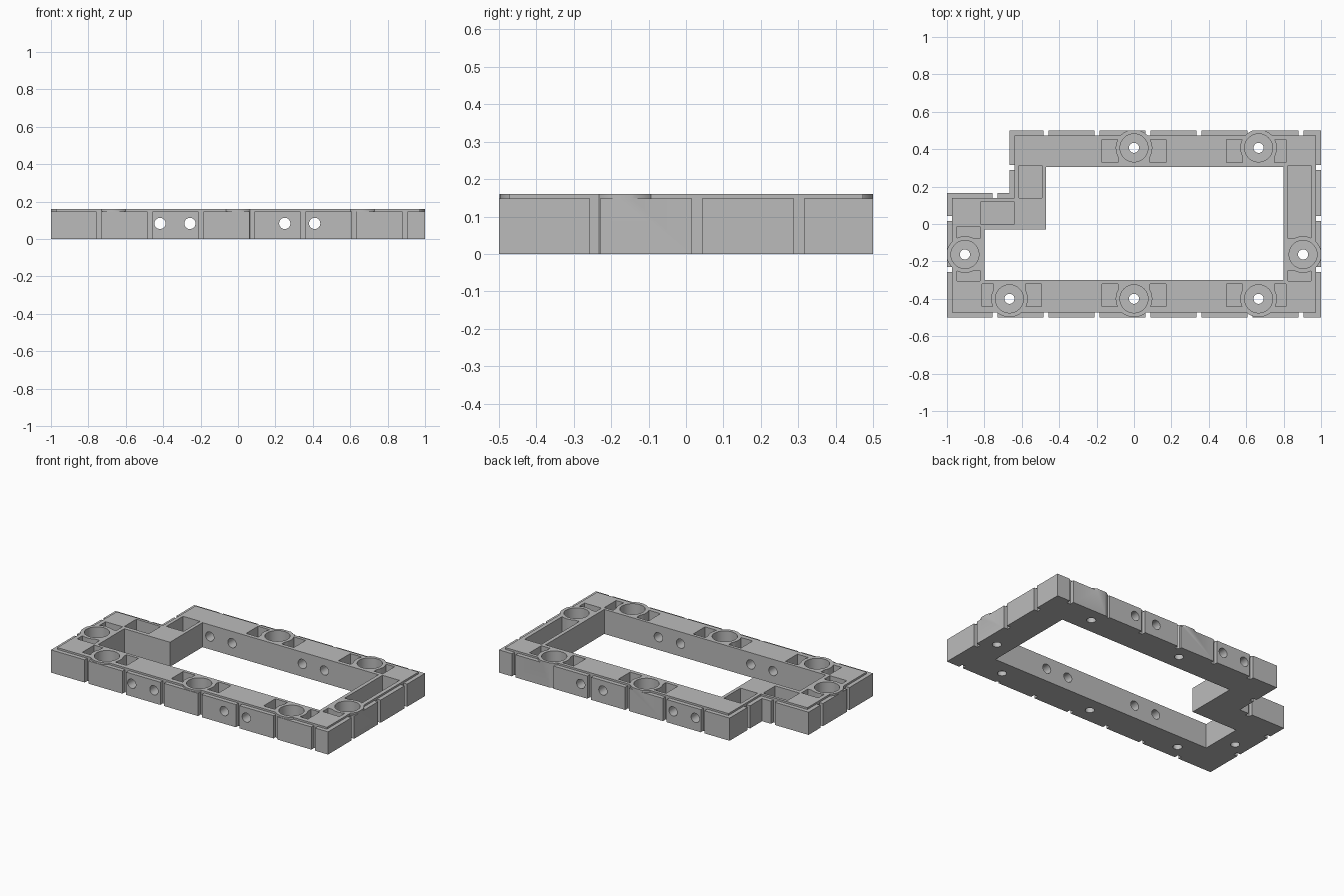
import bpy, bmesh
from mathutils import Matrix

cube = bpy.data.objects.get("Cube")
if cube:
    bpy.data.objects.remove(cube, do_unlink=True)

HEIGHT, RIM_Z, INSET = 0.16, 0.148, 0.027
FLOOR = 0.03
PITCH = 0.2727

grey = bpy.data.materials.new("plain_grey")
grey.use_nodes = True
colour = (0.5, 0.5, 0.5, 1)
grey.diffuse_color = colour
grey.node_tree.nodes["Principled BSDF"].inputs["Base Color"].default_value = colour


def finish(name, bm):
    bmesh.ops.recalc_face_normals(bm, faces=bm.faces)
    mesh = bpy.data.meshes.new(name)
    bm.to_mesh(mesh)
    bm.free()
    mesh.materials.append(grey)
    obj = bpy.data.objects.new(name, mesh)
    bpy.context.collection.objects.link(obj)
    return obj


def prism(name, points, z0, z1):
    bm = bmesh.new()
    face = bm.faces.new([bm.verts.new((x, y, z0)) for x, y in points])
    top = bmesh.ops.extrude_face_region(bm, geom=[face])["geom"]
    bmesh.ops.translate(bm, vec=(0, 0, z1 - z0),
                        verts=[v for v in top if isinstance(v, bmesh.types.BMVert)])
    return finish(name, bm)


def boxes(name, rects, z0, z1):
    bm = bmesh.new()
    for x0, x1, y0, y1 in rects:
        mat = Matrix.Translation(((x0 + x1) / 2, (y0 + y1) / 2, (z0 + z1) / 2))
        mat = mat @ Matrix.Diagonal((x1 - x0, y1 - y0, z1 - z0, 1))
        bmesh.ops.create_cube(bm, size=1, matrix=mat)
    return finish(name, bm)


def cylinders(name, centres, radius, z0, z1, sides=48):
    bm = bmesh.new()
    for x, y in centres:
        bmesh.ops.create_cone(bm, cap_ends=True, segments=sides, radius1=radius,
                              radius2=radius, depth=z1 - z0,
                              matrix=Matrix.Translation((x, y, (z0 + z1) / 2)))
    return finish(name, bm)


def cut(target, cutter, remove=True):
    mod = target.modifiers.new("cut", "BOOLEAN")
    mod.operation, mod.solver, mod.object = "DIFFERENCE", "EXACT", cutter
    graph = bpy.context.evaluated_depsgraph_get()
    mesh = bpy.data.meshes.new_from_object(target.evaluated_get(graph))
    target.modifiers.clear()
    target.data = mesh
    if remove:
        bpy.data.objects.remove(cutter, do_unlink=True)


def outline(d):
    """Stepped outer outline moved inward by d."""
    return [(-1 + d, -0.5 + d), (1 - d, -0.5 + d), (1 - d, 0.5 - d),
            (-0.665 + d, 0.5 - d), (-0.665 + d, 0.165 - d), (-1 + d, 0.165 - d)]


# Frame with its stepped opening
frame = prism("frame", outline(0), 0, HEIGHT)
opening = [(-0.8, -0.3), (0.8, -0.3), (0.8, 0.305), (-0.47, 0.305),
           (-0.47, -0.03), (-0.8, -0.03)]
cut(frame, prism("opening", opening, -0.1, 0.3))

# Round bosses
along_x = [(-0.666, -0.4), (0, -0.4), (0.666, -0.4), (0, 0.407), (0.666, 0.407)]
along_y = [(-0.904, -0.163), (0.904, -0.163)]
bosses = cylinders("bosses", along_x + along_y, 0.098, -0.2, 0.4)

# Lowered rim around the outside
rim = prism("rim", outline(-0.1), RIM_Z, 0.3)
cut(rim, prism("rim_core", outline(INSET), 0, 0.4))

# Vertical grooves in the outer walls
w, grooves = 0.0135, []
for i in range(7):
    x = -0.743 + PITCH * i
    back = 0.165 if i == 0 else 0.5
    grooves.append((x - w, x + w, -0.6, -0.5 + INSET))
    grooves.append((x - w, x + w, back - INSET, back + 0.1))
for i in range(3):
    y = -0.2433 + PITCH * i
    left = -0.665 if i == 2 else -1
    grooves.append((1 - INSET, 1.1, y - w, y + w))
    grooves.append((left - 0.1, left + INSET, y - w, y + w))
groove_cutter = boxes("grooves", grooves, -0.1, 0.3)

# Pockets beside the bosses and in the corners
pockets = [(-0.615, -0.492, 0.14, 0.312), (-0.818, -0.642, -0.003, 0.12)]
for x, y in along_x:
    left = 0.148 if x < 0 else 0.172
    right = 0.148 if x > 0 else 0.172
    low = y + (0.08 if y < 0 else -0.077)
    y0, y1 = (low - 0.122, low) if y < 0 else (low, low + 0.122)
    pockets += [(x - left, x - 0.085, y0, y1), (x + 0.085, x + right, y0, y1)]
for x, y in along_y:
    x0, x1 = sorted((x * 0.912, x * 1.047))
    upper = 0.312 if x > 0 else -0.013
    pockets += [(x0, x1, y - 0.143, y - 0.085), (x0, x1, y + 0.085, upper)]
pocket_cutter = boxes("pockets", pockets, FLOOR, 0.3)

# The bosses stay solid through rim, grooves and pockets
for cutter in (rim, groove_cutter, pocket_cutter):
    cut(cutter, bosses, remove=False)
    cut(frame, cutter)
bpy.data.objects.remove(bosses, do_unlink=True)

# Boss bores and screw holes
cut(frame, cylinders("bores", along_x + along_y, 0.075, FLOOR, 0.3))
cut(frame, cylinders("screw_holes", along_x + along_y, 0.027, -0.1, 0.3, 32))

# Cross holes through the front and back walls
cross = cylinders("cross_holes", [(x, -0.083) for x in (-0.417, -0.257, 0.25, 0.41)],
                  0.03, -1, 1, 32)
cross.data.transform(Matrix(((1, 0, 0, 0), (0, 0, 1, 0), (0, -1, 0, 0), (0, 0, 0, 1))))
cut(frame, cross)

# Shading
bpy.context.view_layer.objects.active = frame
frame.select_set(True)
bpy.ops.object.shade_smooth_by_angle(angle=0.5)
